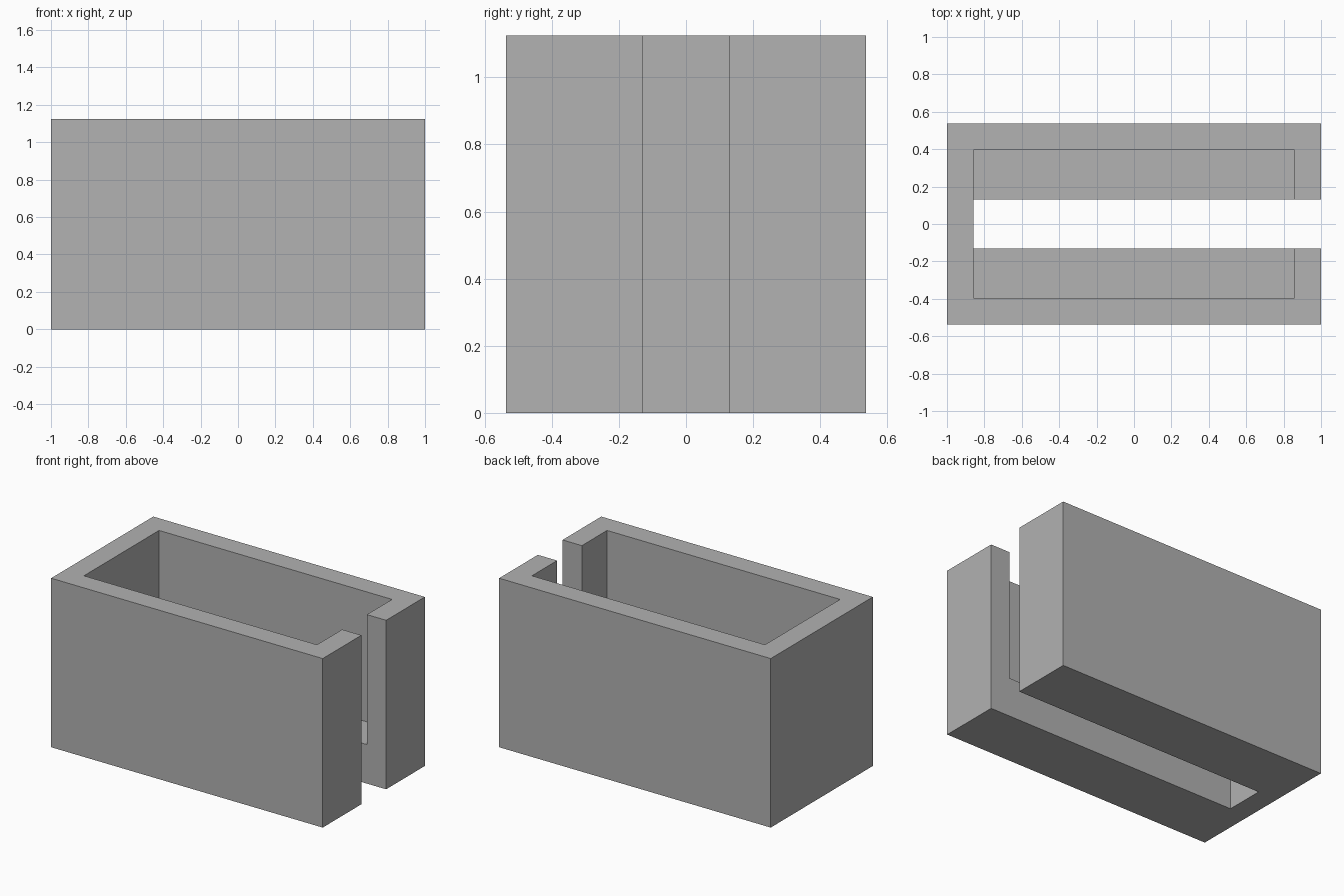
import bpy

# Remove the default cube
if "Cube" in bpy.data.objects:
    bpy.data.objects.remove(bpy.data.objects["Cube"], do_unlink=True)

# Main dimensions
HALF_X, HALF_Y, HEIGHT = 1.0, 0.537, 1.125
WALL = 0.142
FLOOR = 0.26
SLOT = 0.13
INNER_X, INNER_Y = HALF_X - WALL, HALF_Y - WALL


def make_box(name, low, high):
    """Box between two opposite corners."""
    centre = [(a + b) / 2 for a, b in zip(low, high)]
    bpy.ops.mesh.primitive_cube_add(size=1, location=centre)
    box = bpy.context.object
    box.name = name
    box.scale = [b - a for a, b in zip(low, high)]
    bpy.ops.object.transform_apply(location=True, rotation=True, scale=True)
    return box


def cut(target, cutter):
    """Subtract the cutter from the target, then discard it."""
    mod = target.modifiers.new(cutter.name, "BOOLEAN")
    mod.operation = "DIFFERENCE"
    mod.solver = "EXACT"
    mod.object = cutter
    bpy.context.view_layer.objects.active = target
    bpy.ops.object.modifier_apply(modifier=mod.name)
    bpy.data.objects.remove(cutter, do_unlink=True)


# Plain grey material
grey = bpy.data.materials.new("light_grey")
grey.use_nodes = True
colour = (0.445, 0.445, 0.445, 1)
grey.diffuse_color = colour
grey.node_tree.nodes["Principled BSDF"].inputs["Base Color"].default_value = colour

# Solid block
holder = make_box("slotted_box", (-HALF_X, -HALF_Y, 0), (HALF_X, HALF_Y, HEIGHT))

# Open-topped cavity above the thick floor
cut(holder, make_box("cavity_cutter", (-INNER_X, -INNER_Y, FLOOR),
                     (INNER_X, INNER_Y, HEIGHT + 1)))

# Slot through the floor and the end wall
cut(holder, make_box("slot_cutter", (-INNER_X, -SLOT, -1),
                     (HALF_X + 1, SLOT, HEIGHT + 1)))

holder.data.materials.clear()
holder.data.materials.append(grey)
